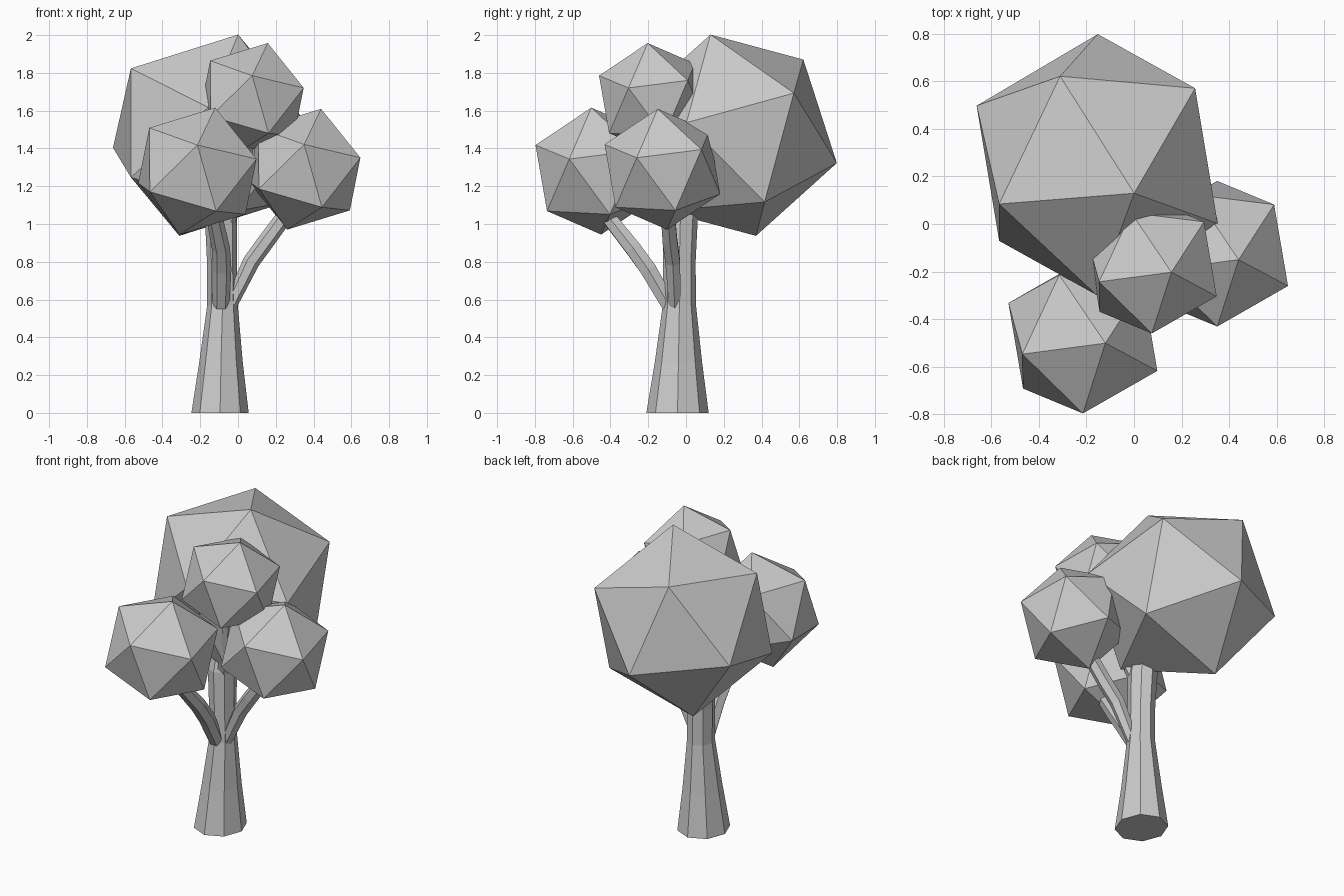
import bpy, bmesh, math
from mathutils import Vector, Matrix

if "Cube" in bpy.data.objects:
    bpy.data.objects.remove(bpy.data.objects["Cube"])


def finish(name, bm):
    bmesh.ops.recalc_face_normals(bm, faces=bm.faces)
    me = bpy.data.meshes.new(name)
    bm.to_mesh(me)
    bm.free()
    ob = bpy.data.objects.new(name, me)
    bpy.context.collection.objects.link(ob)
    return ob


def frame(a, b):
    # orthonormal frame from two neighbouring corner directions
    x = Vector(a).normalized()
    z = x.cross(Vector(b)).normalized()
    return Matrix((x, z.cross(x), z)).transposed()


def foliage(name, centre, radius, a, b):
    # icosahedron turned so two neighbouring corners point along a and b
    bm = bmesh.new()
    bmesh.ops.create_icosphere(bm, subdivisions=1, radius=radius)
    bm.verts.ensure_lookup_table()
    v0 = bm.verts[0]
    v1 = v0.link_edges[0].other_vert(v0)
    rot = frame(a, b) @ frame(v0.co, v1.co).transposed()
    for v in bm.verts:
        v.co = rot @ v.co + Vector(centre)
    finish(name, bm)


def limb(name, path, sides, squash=1.0, upright=False):
    # path holds (x, y, z, radius); one ring per point
    bm = bmesh.new()
    pts = [Vector(p[:3]) for p in path]
    rings = []
    for i, p in enumerate(path):
        d = pts[min(i + 1, len(pts) - 1)] - pts[max(i - 1, 0)]
        if upright:
            d = Vector((0, 0, 1))
        q = Vector((0, 0, 1)).rotation_difference(d)
        ring = []
        for k in range(sides):
            t = math.tau * k / sides
            off = Vector((squash * p[3] * math.cos(t), p[3] * math.sin(t), 0))
            ring.append(bm.verts.new(pts[i] + q @ off))
        rings.append(ring)
    for r, s in zip(rings, rings[1:]):
        for k in range(sides):
            n = (k + 1) % sides
            bm.faces.new((r[k], r[n], s[n], s[k]))
    bm.faces.new(rings[0])
    bm.faces.new(rings[-1])
    finish(name, bm)


# Trunk
limb("trunk", [(-.095, -.045, 0, .165), (-.09, -.04, .27, .125),
               (-.082, -.035, .57, .088), (-.085, -.035, .8, .086),
               (-.09, -.03, 1.02, .092), (-.09, .02, 1.3, .07)], 8, .92, True)

# Branches
limb("right_branch", [(-.04, -.06, .57, .035), (.07, -.07, .8, .045),
                      (.15, -.085, .91, .045), (.29, -.1, 1.1, .042)], 6)
limb("front_branch", [(-.09, -.09, .57, .045), (-.085, -.2, .76, .05),
                      (-.09, -.28, .87, .048), (-.13, -.43, 1.06, .042)], 6)
limb("upper_branch", [(-.07, -.05, .98, .045), (0, -.11, 1.2, .042),
                      (.06, -.17, 1.5, .04)], 6)

# Foliage clumps
foliage("large_foliage", (-.155, .25, 1.47), .568,
        (.155, -.12, .53), (-.155, .37, .40))
for name, c, r in (("left_foliage", (-.215, -.475, 1.28), .35),
                   ("right_foliage", (.35, -.125, 1.29), .333),
                   ("upper_foliage", (.075, -.18, 1.665), .305)):
    foliage(name, c, r, (.09, -.025, .32), (0, -.305, .13))
